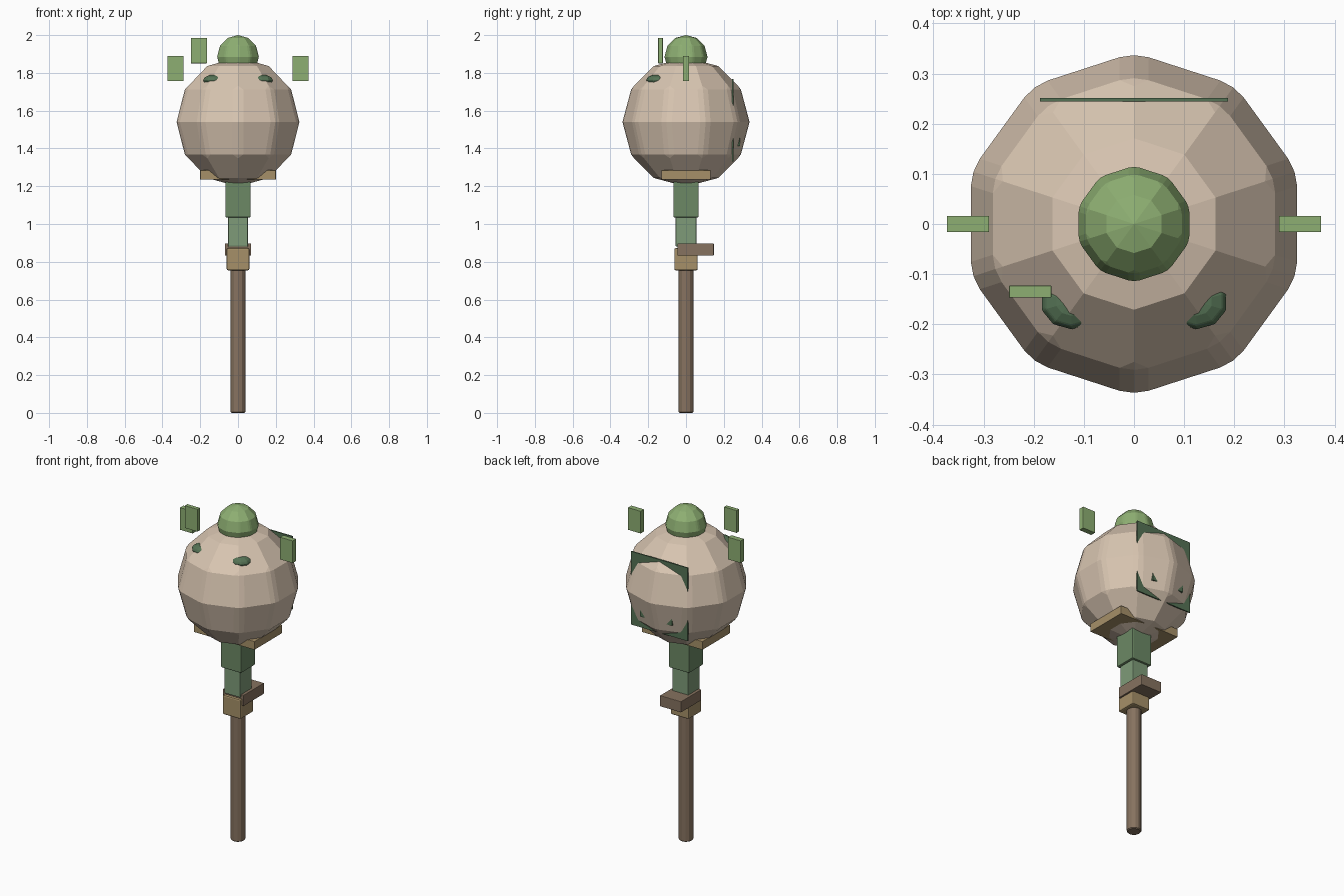
import bpy, bmesh, math
from mathutils import Matrix

if "Cube" in bpy.data.objects:
    bpy.data.objects.remove(bpy.data.objects["Cube"])

COLORS = {
    "cream": (0.69, 0.56, 0.44), "leaf": (0.27, 0.43, 0.17), "dark_green": (0.09, 0.17, 0.09),
    "green": (0.15, 0.25, 0.13), "pale_green": (0.21, 0.33, 0.19),
    "brown": (0.24, 0.17, 0.115), "tan": (0.38, 0.28, 0.14),
}
MATS = {}
for key, rgb in COLORS.items():
    MATS[key] = bpy.data.materials.new(key)
    MATS[key].diffuse_color = (*rgb, 1)


def finish(name, bm, mat, bevel=0, segments=2):
    bmesh.ops.recalc_face_normals(bm, faces=bm.faces)
    mesh = bpy.data.meshes.new(name)
    bm.to_mesh(mesh)
    bm.free()
    mesh.materials.append(MATS[mat])
    ob = bpy.data.objects.new(name, mesh)
    bpy.context.collection.objects.link(ob)
    if bevel:
        mod = ob.modifiers.new("bevel", 'BEVEL')
        mod.width, mod.segments = bevel, segments
        mod.limit_method, mod.angle_limit = 'ANGLE', math.radians(31)
    return ob


def box(name, mat, x, y, z, bevel=0):
    """Box given by its (min, max) range on each axis."""
    bm = bmesh.new()
    bmesh.ops.create_cube(bm, size=1)
    for v in bm.verts:
        v.co = [r[0] + (c + 0.5) * (r[1] - r[0]) for c, r in zip(v.co, (x, y, z))]
    return finish(name, bm, mat, bevel)


def ball(name, mat, centre, radii, bevel=0):
    """Ten-sided, six-band ball with a corner on the y axis."""
    bm = bmesh.new()
    rings = []
    for i in range(1, 6):
        lat = math.radians(-90 + 30 * i)
        rings.append([bm.verts.new((math.cos(lat) * math.sin(math.tau * k / 10),
                                    math.cos(lat) * math.cos(math.tau * k / 10),
                                    math.sin(lat))) for k in range(10)])
    south, north = bm.verts.new((0, 0, -1)), bm.verts.new((0, 0, 1))
    for k in range(10):
        n = (k + 1) % 10
        for a, b in zip(rings, rings[1:]):
            bm.faces.new((a[k], a[n], b[n], b[k]))
        bm.faces.new((south, rings[0][n], rings[0][k]))
        bm.faces.new((north, rings[-1][k], rings[-1][n]))
    bm.transform(Matrix.Translation(centre) @ Matrix.Diagonal((*radii, 1)))
    return finish(name, bm, mat, bevel)


# Pole
bm = bmesh.new()
bmesh.ops.create_cone(bm, cap_ends=True, segments=12, radius1=0.04, radius2=0.04, depth=0.78,
                      matrix=Matrix.Translation((0, 0, 0.39)))
pole = finish("pole", bm, "brown")
bev = pole.modifiers.new("rim_bevel", 'BEVEL')
bev.width, bev.segments, bev.angle_limit = 0.005, 1, math.radians(60)

# Stacked blocks of the neck
box("pole_collar", "tan", (-0.06, 0.06), (-0.062, 0.062), (0.755, 0.872), 0.008)
box("offset_block", "brown", (-0.07, 0.07), (-0.046, 0.147), (0.832, 0.897), 0.003)
box("lower_neck", "pale_green", (-0.053, 0.053), (-0.055, 0.055), (0.88, 1.04), 0.005)
box("upper_neck", "green", (-0.067, 0.067), (-0.067, 0.067), (1.035, 1.24), 0.006)
box("chin_plate", "tan", (-0.2, 0.2), (-0.13, 0.13), (1.235, 1.285), 0.002)

# Head and top knob
ball("head", "cream", (0, 0, 1.54), (0.342, 0.342, 0.342), 0.03)
ball("top_knob", "leaf", (0, 0, 1.885), (0.116, 0.116, 0.115), 0.012)

# Eyes, mirrored in x
for side, s in (("left", -1), ("right", 1)):
    ball(side + "_eye", "dark_green", (s * 0.125, -0.155, 1.762), (0.063, 0.056, 0.029), 0.004)

# Back plate and pouch: only their corners poke out of the head
box("back_plate", "dark_green", (-0.187, 0.187), (0.244, 0.251), (1.33, 1.768))
box("back_pouch", "dark_green", (-0.106, 0.106), (0.2, 0.285), (1.413, 1.62))

# Floating tags
for side, s in (("left", -1), ("right", 1)):
    box(side + "_tag", "leaf", (s * 0.331 - 0.042, s * 0.331 + 0.042), (-0.016, 0.016),
        (1.757, 1.89), 0.001)
box("front_tag", "leaf", (-0.249, -0.165), (-0.147, -0.123), (1.851, 1.985), 0.001)

for m in bpy.data.materials:
    if m.users and not m.is_grease_pencil:
        m.use_nodes = True
        m.node_tree.nodes["Principled BSDF"].inputs["Base Color"].default_value = m.diffuse_color
